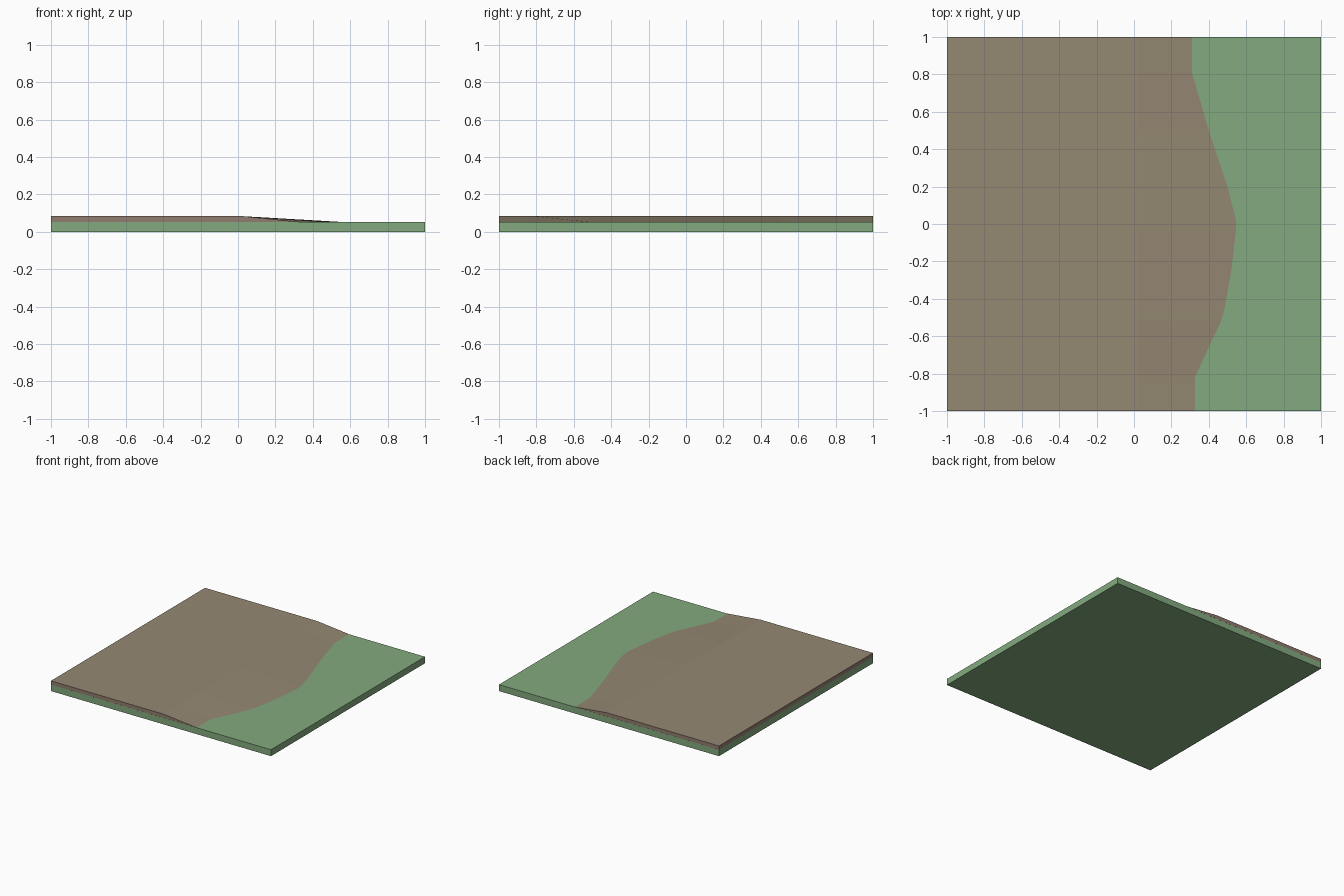
import bpy, bmesh

if "Cube" in bpy.data.objects:
    bpy.data.objects.remove(bpy.data.objects["Cube"])

BASE_Z, TOP_Z, RIDGE_X = 0.053, 0.084, 0.02


def material(name, srgb):
    mat = bpy.data.materials.new(name)
    lin = [((c / 255 + 0.055) / 1.055) ** 2.4 for c in srgb]
    mat.diffuse_color = (*lin, 1)
    mat.use_nodes = True
    mat.node_tree.nodes["Principled BSDF"].inputs["Base Color"].default_value = mat.diffuse_color
    return mat


def mesh_object(name, bm, mats):
    bmesh.ops.recalc_face_normals(bm, faces=bm.faces)
    mesh = bpy.data.meshes.new(name)
    bm.to_mesh(mesh)
    bm.free()
    for m in mats:
        mesh.materials.append(m)
    obj = bpy.data.objects.new(name, mesh)
    bpy.context.collection.objects.link(obj)
    return obj


grass = material("grass_green", (131, 170, 126))
dirt = material("dirt_brown", (149, 136, 114))
dirt_side = material("dirt_side_brown", (145, 124, 110))

# Grass slab
bm = bmesh.new()
bmesh.ops.create_cube(bm, size=2)
for v in bm.verts:
    v.co.z = BASE_Z if v.co.z > 0 else 0
mesh_object("grass_slab", bm, [grass])

# Dirt layer: flat plateau sloping down to a wavy shoreline (x, y)
shore = [(0.325, -1), (0.325, -0.82), (0.465, -0.52), (0.485, -0.45),
         (0.52, -0.25), (0.545, -0.04), (0.545, 0.02), (0.5, 0.2),
         (0.4, 0.5), (0.31, 0.81), (0.31, 1)]
bm = bmesh.new()
rows = []
for x, y in shore:
    rows.append([bm.verts.new(p) for p in (
        (-1, y, BASE_Z), (-1, y, TOP_Z), (RIDGE_X, y, TOP_Z), (x, y, BASE_Z + 0.0005))])
for a, b in zip(rows, rows[1:]):
    for i in range(3):
        bm.faces.new((a[i], a[i + 1], b[i + 1], b[i]))
for row in (rows[0], rows[-1]):
    bm.faces.new(row)
bm.normal_update()
for f in bm.faces:
    f.material_index = 0 if abs(f.normal.z) > 0.5 else 1
obj = mesh_object("dirt_layer", bm, [dirt, dirt_side])
# keep the open-bottomed layer facing outwards
bm = bmesh.new()
bm.from_mesh(obj.data)
if sum(f.normal.z * f.calc_area() for f in bm.faces) < 0:
    bmesh.ops.reverse_faces(bm, faces=bm.faces)
bm.to_mesh(obj.data)
bm.free()
